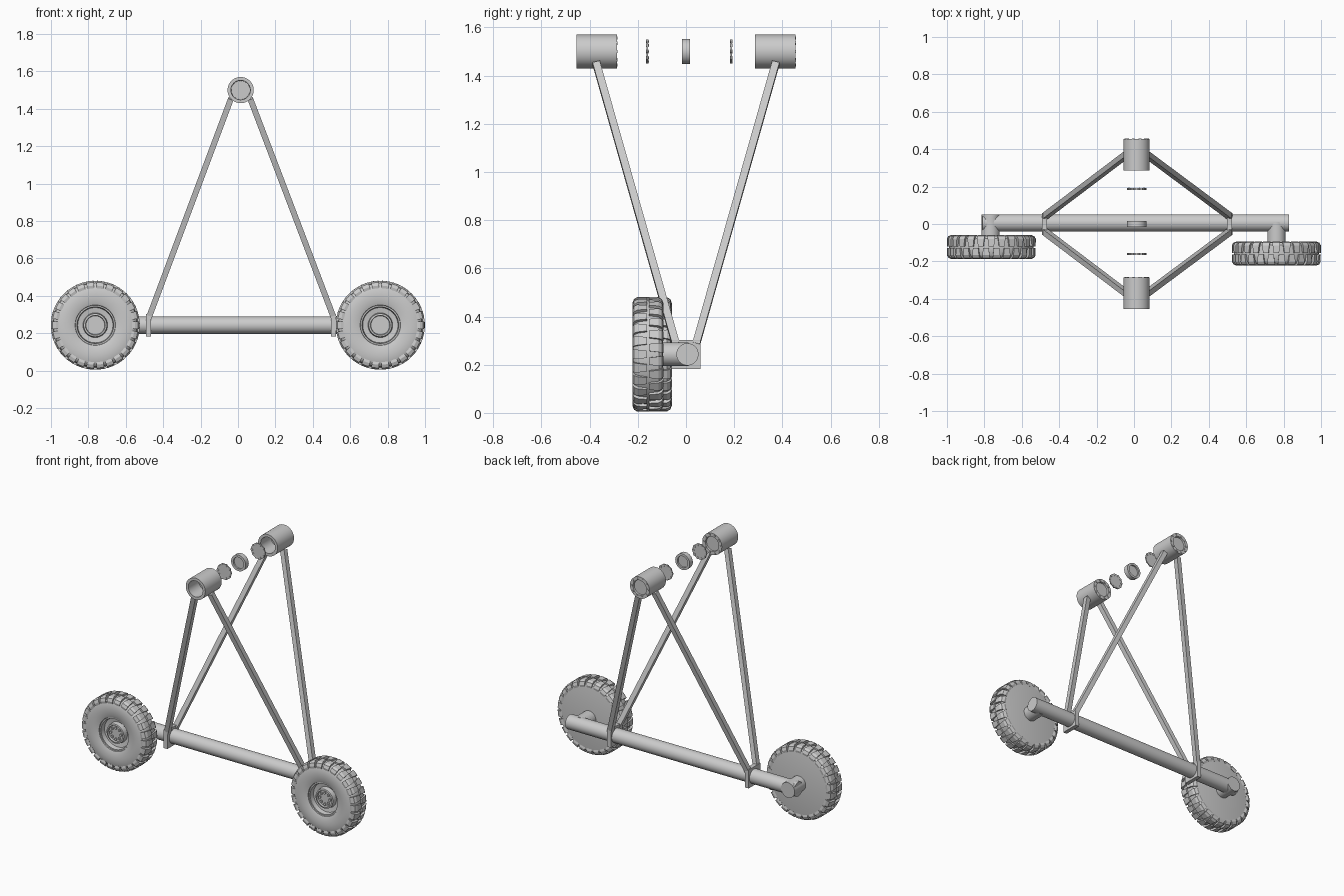
import bpy, bmesh, math
from mathutils import Vector

if "Cube" in bpy.data.objects:
    bpy.data.objects.remove(bpy.data.objects["Cube"])

grey = bpy.data.materials.new("plain_grey")
grey.diffuse_color = (0.6, 0.6, 0.6, 1)
grey.use_nodes = True
grey.node_tree.nodes["Principled BSDF"].inputs["Base Color"].default_value = grey.diffuse_color


def finish(name, bm, loc=(0, 0, 0), smooth=True):
    bmesh.ops.recalc_face_normals(bm, faces=bm.faces)
    me = bpy.data.meshes.new(name)
    bm.to_mesh(me)
    bm.free()
    me.materials.append(grey)
    if smooth:
        me.shade_smooth()
        me.set_sharp_from_angle(angle=math.radians(32))
    ob = bpy.data.objects.new(name, me)
    ob.location = loc
    bpy.context.collection.objects.link(ob)
    return ob


def lathe(bm, profile, n=48, cx=0, cz=0):
    """Spin (radius, y) points about the y axis; radius 0 closes an end."""
    rings = []
    for r, y in profile:
        if r == 0:
            rings.append([bm.verts.new((cx, y, cz))] * n)
        else:
            rings.append([bm.verts.new((cx + r * math.cos(2 * math.pi * i / n), y,
                                        cz + r * math.sin(2 * math.pi * i / n))) for i in range(n)])
    for a, b in zip(rings, rings[1:]):
        for i in range(n):
            j = (i + 1) % n
            bm.faces.new(list(dict.fromkeys((a[i], a[j], b[j], b[i]))))


def turned(name, profile, loc, n=48):
    bm = bmesh.new()
    lathe(bm, profile, n)
    return finish(name, bm, loc)


def bar(name, a, b, w):
    """Square bar between two points."""
    a, b = Vector(a), Vector(b)
    d = (b - a).normalized()
    u = d.cross(Vector((0, 1, 0))).normalized()
    v = d.cross(u)
    bm = bmesh.new()
    ends = [[bm.verts.new(p + (u * s + v * t) * w / 2)
             for s, t in ((-1, -1), (1, -1), (1, 1), (-1, 1))] for p in (a, b)]
    for e in ends:
        bm.faces.new(e)
    for i in range(4):
        j = (i + 1) % 4
        bm.faces.new((ends[0][i], ends[0][j], ends[1][j], ends[1][i]))
    return finish(name, bm, smooth=False)


AXLE_Z, HUB_X, HUB_Z = 0.243, 0.014, 1.5

# Wheels: tyre with recessed rim and flat back, bolts, staggered tread lugs
TYRE = [(0, .062), (.195, .062), (.213, .058), (.224, .045), (.227, 0), (.224, -.04),
        (.214, -.054), (.195, -.062), (.16, -.065), (.125, -.062), (.108, -.056),
        (.106, -.05), (.098, -.05), (.094, -.02), (.066, -.015), (.062, -.045),
        (.053, -.047), (.050, -.036), (0, -.036)]
LUG = [(.004, .218), (.004, .238), (.044, .238), (.058, .230), (.065, .212), (.062, .198), (.045, .205)]
LUGS = 26


def wheel(side, x, y):
    loc = (x, y, AXLE_Z)
    turned(side + "_wheel", TYRE, loc, 64)
    bm = bmesh.new()
    for k in range(8):
        a = k * math.pi / 4
        lathe(bm, [(0, -.03), (.008, -.03), (.008, -.044), (0, -.044)], 8,
              .036 * math.cos(a), .036 * math.sin(a))
    finish(side + "_wheel_bolts", bm, loc)
    bm = bmesh.new()
    for row in (-1, 1):
        for k in range(LUGS):
            mid = (k + (row > 0) * .5) * 2 * math.pi / LUGS
            caps = []
            for s in (-1, 1):
                cap = []
                for w, r in LUG:
                    a = mid + s * (.06 + .5 * w)
                    cap.append(bm.verts.new((r * math.cos(a), row * w, r * math.sin(a))))
                bm.faces.new(cap)
                caps.append(cap)
            for i in range(len(LUG)):
                j = (i + 1) % len(LUG)
                bm.faces.new((caps[0][i], caps[0][j], caps[1][j], caps[1][i]))
    finish(side + "_wheel_tread", bm, loc, smooth=False)


wheel("left", -.763, -.123)
wheel("right", .761, -.158)

# Round cross beam and the wheel stubs
beam = turned("cross_beam", [(0, -.825), (.046, -.825), (.046, .815), (0, .815)], (.005, .006, AXLE_Z))
beam.rotation_euler.z = math.pi / 2
for side, x, y0, y1 in (("left", -.767, -.07, .052), ("right", .762, -.11, .01)):
    turned(side + "_wheel_stub", [(0, y0), (.049, y0), (.049, y1), (0, y1)], (x, 0, AXLE_Z))

# Clamp plates and the four leaning struts
for side, px, sx, tx in (("left", -.478, -.476, -.038), ("right", .51, .511, .066)):
    bm = bmesh.new()
    bmesh.ops.create_cube(bm, size=1)
    bmesh.ops.scale(bm, vec=(.027, .12, .12), verts=bm.verts)
    finish(side + "_clamp_plate", bm, (px, 0, AXLE_Z), smooth=False)
    for end, s in (("front", -1), ("back", 1)):
        bar(f"{end}_{side}_strut", (sx, s * .042, .285), (tx, s * .373, 1.453), .031)

# Top hubs: open cups facing the front, ring of bolts behind
CUP = [(0, .02), (.05, .02), (.052, -.084), (.07, -.084), (.07, .084),
       (.048, .084), (.046, .074), (0, .074)]
for end, y in (("front", -.371), ("back", .37)):
    loc = (HUB_X, y, HUB_Z)
    turned(end + "_hub", CUP, loc)
    bm = bmesh.new()
    for k in range(10):
        a = k * math.pi / 5
        lathe(bm, [(0, .08), (.007, .08), (.007, .087), (0, .087)], 8,
              .059 * math.cos(a), .059 * math.sin(a))
    finish(end + "_hub_bolts", bm, loc)

# Loose bearing parts floating between the hubs
for end, y in (("front", -.16), ("back", .188)):
    bm = bmesh.new()
    lathe(bm, [(0, -.003), (.05, -.003), (.05, .003), (0, .003)])
    for k in range(10):
        a = k * math.pi / 5
        lathe(bm, [(0, -.006), (.008, -.005), (.008, .005), (0, .006)], 10,
              .044 * math.cos(a), .044 * math.sin(a))
    finish(end + "_bearing_disc", bm, (HUB_X, y, HUB_Z))
turned("bearing_ring", [(0, -.006), (.037, -.006), (.037, -.016), (.052, -.016), (.052, .016),
                        (.037, .016), (.037, .006), (0, .006)], (HUB_X, 0, HUB_Z))
